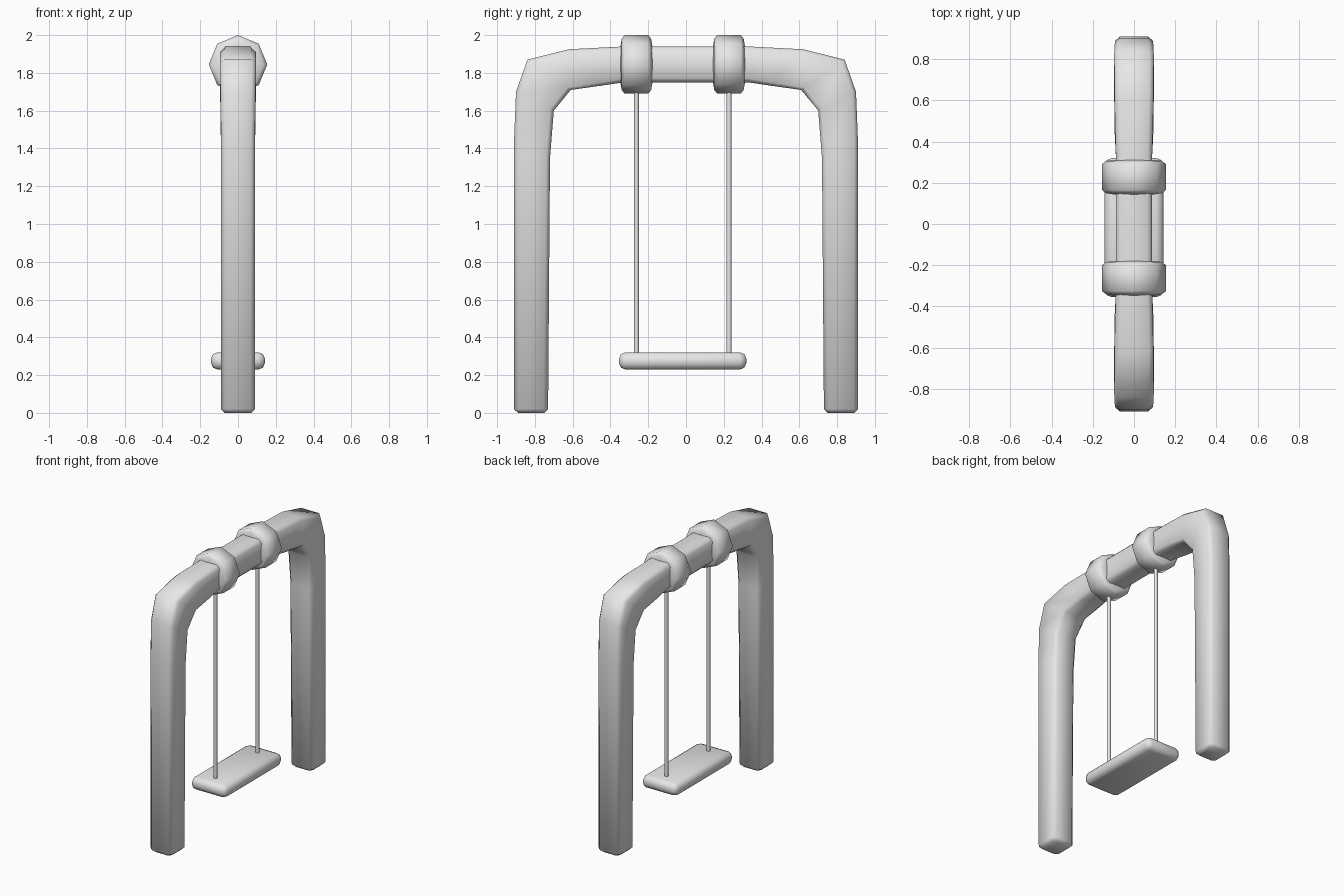
import bpy, bmesh, math
from mathutils import Vector

cube = bpy.data.objects.get("Cube")
if cube:
    bpy.data.objects.remove(cube, do_unlink=True)

# Single grey material
grey = bpy.data.materials.new("plain_grey")
grey.use_nodes = True
grey.diffuse_color = (0.8, 0.8, 0.8, 1)
grey.node_tree.nodes["Principled BSDF"].inputs["Base Color"].default_value = (0.8, 0.8, 0.8, 1)


def finish(name, bm, angle=60):
    """Turn a bmesh into a smooth-shaded grey object."""
    bmesh.ops.recalc_face_normals(bm, faces=bm.faces)
    mesh = bpy.data.meshes.new(name)
    bm.to_mesh(mesh)
    bm.free()
    mesh.materials.append(grey)
    obj = bpy.data.objects.new(name, mesh)
    bpy.context.collection.objects.link(obj)
    bpy.ops.object.select_all(action="DESELECT")
    obj.select_set(True)
    bpy.context.view_layer.objects.active = obj
    bpy.ops.object.shade_smooth_by_angle(angle=math.radians(angle))
    return obj


def loft(name, sections):
    """Bridge equal-length rings of points and cap both ends."""
    bm = bmesh.new()
    rings = [[bm.verts.new(p) for p in s] for s in sections]
    n = len(rings[0])
    for a, b in zip(rings, rings[1:]):
        for k in range(n):
            j = (k + 1) % n
            bm.faces.new((a[k], a[j], b[j], b[k]))
    bm.faces.new(rings[0])
    bm.faces.new(rings[-1])
    return finish(name, bm)


# Arched frame: outer y, outer z, inner y, inner z, half width
half_arch = [
    (-0.89, 0.00, -0.75, 0.00, 0.070),
    (-0.91, 0.02, -0.73, 0.02, 0.090),
    (-0.91, 1.45, -0.72, 1.35, 0.090),
    (-0.90, 1.70, -0.70, 1.60, 0.093),
    (-0.84, 1.87, -0.61, 1.71, 0.096),
    (-0.62, 1.925, -0.45, 1.732, 0.095),
    (-0.33, 1.94, -0.33, 1.75, 0.088),
]
arch = half_arch + [(-a, b, -c, d, w) for a, b, c, d, w in reversed(half_arch)]


def chamfered_section(oy, oz, iy, iz, w, c=0.022):
    outer, inner = Vector((0, oy, oz)), Vector((0, iy, iz))
    step = (inner - outer).normalized() * c
    side = [(w - c, outer), (w, outer + step), (w, inner - step), (w - c, inner)]
    right = [Vector((x, p.y, p.z)) for x, p in side]
    return right + [Vector((-p.x, p.y, p.z)) for p in reversed(right)]


loft("arch_frame", [chamfered_section(*s) for s in arch])

# Collars and ropes
MID = -0.0175
collar_profile = [(0.10, -0.084), (0.135, -0.078), (0.155, -0.063),
                  (0.155, 0.063), (0.135, 0.078), (0.10, 0.084)]
for label, y in (("front", MID - 0.245), ("back", MID + 0.245)):
    loft(label + "_collar", [
        [(r * math.sin(k * math.tau / 8), y + dy, 1.845 + r * math.cos(k * math.tau / 8))
         for k in range(8)] for r, dy in collar_profile])
    loft(label + "_rope", [
        [(0.0135 * math.cos(k * math.tau / 8), y + 0.0135 * math.sin(k * math.tau / 8), z)
         for k in range(8)] for z in (0.30, 1.80)])

# Seat plank with rounded edges
bm = bmesh.new()
bmesh.ops.create_cube(bm, size=1)
bmesh.ops.scale(bm, vec=(0.286, 0.675, 0.092), verts=bm.verts)
bmesh.ops.translate(bm, vec=(0, MID, 0.275), verts=bm.verts)
bmesh.ops.bevel(bm, geom=bm.edges[:], offset=0.036, segments=2, profile=0.5, affect="EDGES")
finish("seat", bm)
